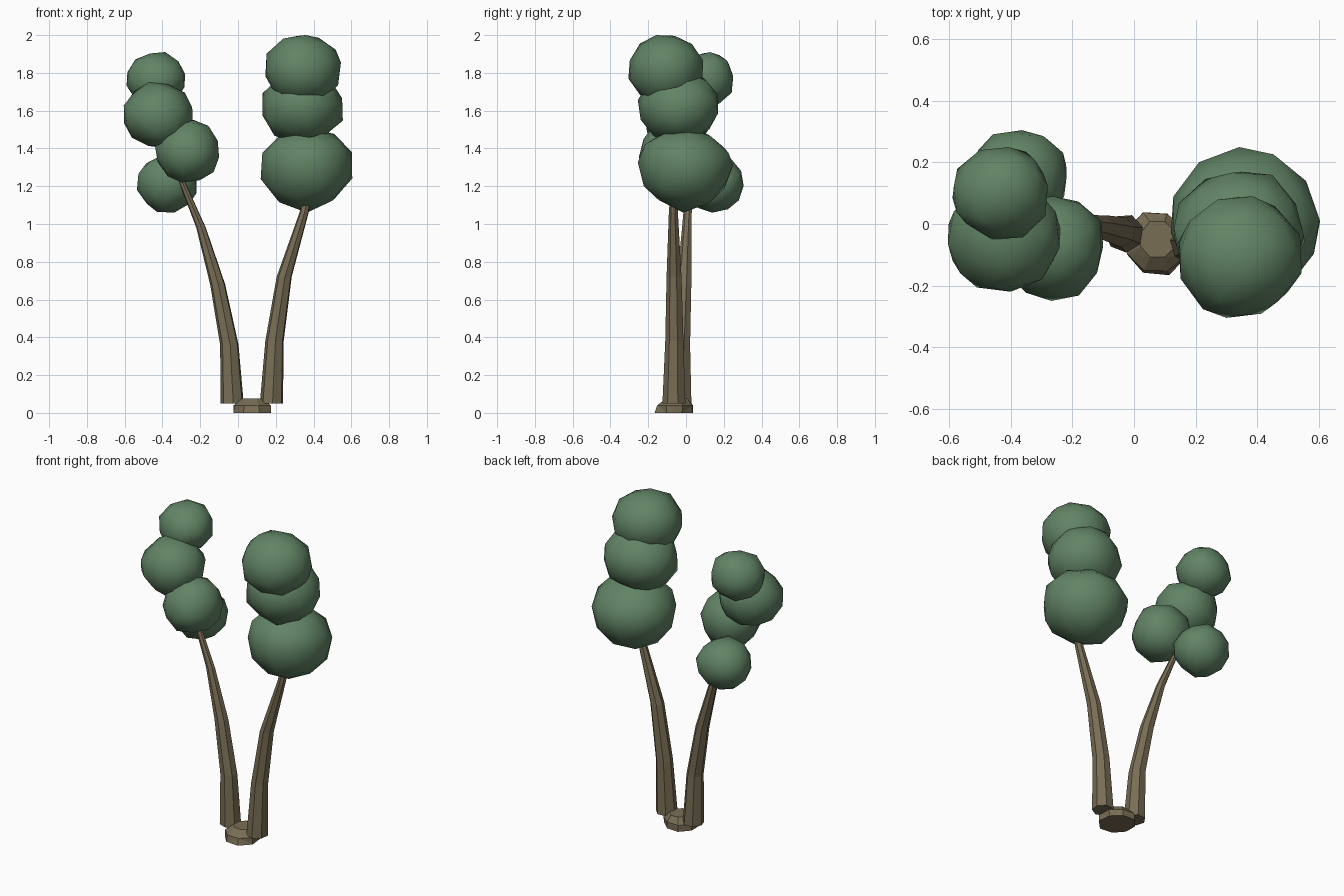
import bpy, bmesh, math, random
from mathutils import Euler, Vector

random.seed(4)
cube = bpy.data.objects.get("Cube")
if cube:
    bpy.data.objects.remove(cube, do_unlink=True)


def material(name, rgb):
    mat = bpy.data.materials.new(name)
    mat.use_nodes = True
    mat.diffuse_color = (*rgb, 1)
    mat.node_tree.nodes["Principled BSDF"].inputs["Base Color"].default_value = (*rgb, 1)
    return mat


leaf = material("leaf green", (0.12, 0.23, 0.13))
bark = material("bark brown", (0.19, 0.155, 0.09))


def add_object(name, bm, mat):
    bmesh.ops.recalc_face_normals(bm, faces=bm.faces)
    mesh = bpy.data.meshes.new(name)
    bm.to_mesh(mesh)
    bm.free()
    mesh.materials.append(mat)
    obj = bpy.data.objects.new(name, mesh)
    bpy.context.collection.objects.link(obj)
    return obj


def foliage(name, low, high, droop=0.0):
    """Lumpy low-poly ball fitted to the box between two corners."""
    bm = bmesh.new()
    bmesh.ops.create_icosphere(bm, subdivisions=2, radius=1)
    turn = Euler([random.uniform(0, math.tau) for _ in range(3)]).to_matrix()
    for v in bm.verts:
        v.co = turn @ v.co * random.uniform(0.95, 1.04)
        if v.co.z > 0:
            v.co.z *= 1 - droop
    for axis in range(3):
        values = [v.co[axis] for v in bm.verts]
        start, size = min(values), max(values) - min(values)
        for v in bm.verts:
            v.co[axis] = low[axis] + (v.co[axis] - start) / size * (high[axis] - low[axis])
    obj = add_object(name, bm, leaf)
    bpy.ops.object.select_all(action='DESELECT')
    obj.select_set(True)
    bpy.context.view_layer.objects.active = obj
    bpy.ops.object.shade_smooth_by_angle(angle=math.radians(40))


def tapered(name, rings, sides, wobble=0.0, phase=0.0):
    """Faceted solid through (x, y, z, radius) rings."""
    bm = bmesh.new()
    loops = []
    for x, y, z, r in rings:
        loop = []
        for i in range(sides):
            a = math.tau * i / sides + phase
            rr = r * (1 + random.uniform(-wobble, wobble))
            loop.append(bm.verts.new((x + rr * math.cos(a), y + rr * math.sin(a), z)))
        loops.append(loop)
    for a, b in zip(loops, loops[1:]):
        for i in range(sides):
            j = (i + 1) % sides
            bm.faces.new((a[i], a[j], b[j], b[i]))
    bm.faces.new(loops[0])
    bm.faces.new(loops[-1])
    return add_object(name, bm, bark)


# Short shared stump
stump = tapered("stump", [(0.07, -0.06, 0, 0.108), (0.07, -0.06, 0.04, 0.105),
                          (0.075, -0.05, 0.075, 0.06)], 8, 0.08, math.pi / 8)
bm = bmesh.new()
bm.from_mesh(stump.data)
bmesh.ops.triangulate(bm, faces=bm.faces)
bm.to_mesh(stump.data)
bm.free()

# Two bending trunks
tapered("right_trunk", [(-0.03, -0.03, 0.05, 0.063), (-0.045, -0.025, 0.36, 0.05),
                        (-0.107, -0.01, 0.68, 0.041), (-0.195, 0.005, 0.98, 0.026),
                        (-0.32, 0.02, 1.28, 0.015)], 7, 0, 0.3)
tapered("left_trunk", [(0.178, -0.062, 0.05, 0.063), (0.194, -0.06, 0.38, 0.05),
                       (0.245, -0.062, 0.72, 0.041), (0.35, -0.066, 1.06, 0.025),
                       (0.38, -0.06, 1.2, 0.02)], 7, 0, 0.3)

# Foliage clumps of the leaning trunk on the right
foliage("right_foliage_top", (-0.59, -0.05, 1.62), (-0.28, 0.25, 1.91))
foliage("right_foliage_middle", (-0.605, -0.22, 1.40), (-0.24, 0.14, 1.75))
foliage("right_foliage_front", (-0.44, -0.25, 1.22), (-0.10, 0.09, 1.55))
foliage("right_foliage_back", (-0.535, 0.0, 1.06), (-0.22, 0.305, 1.36))

# Stacked foliage on the left
foliage("left_foliage_top", (0.145, -0.305, 1.63), (0.545, 0.09, 2.0))
foliage("left_foliage_middle", (0.13, -0.255, 1.43), (0.555, 0.17, 1.81))
foliage("left_foliage_bottom", (0.12, -0.255, 1.06), (0.605, 0.25, 1.51), 0.25)
